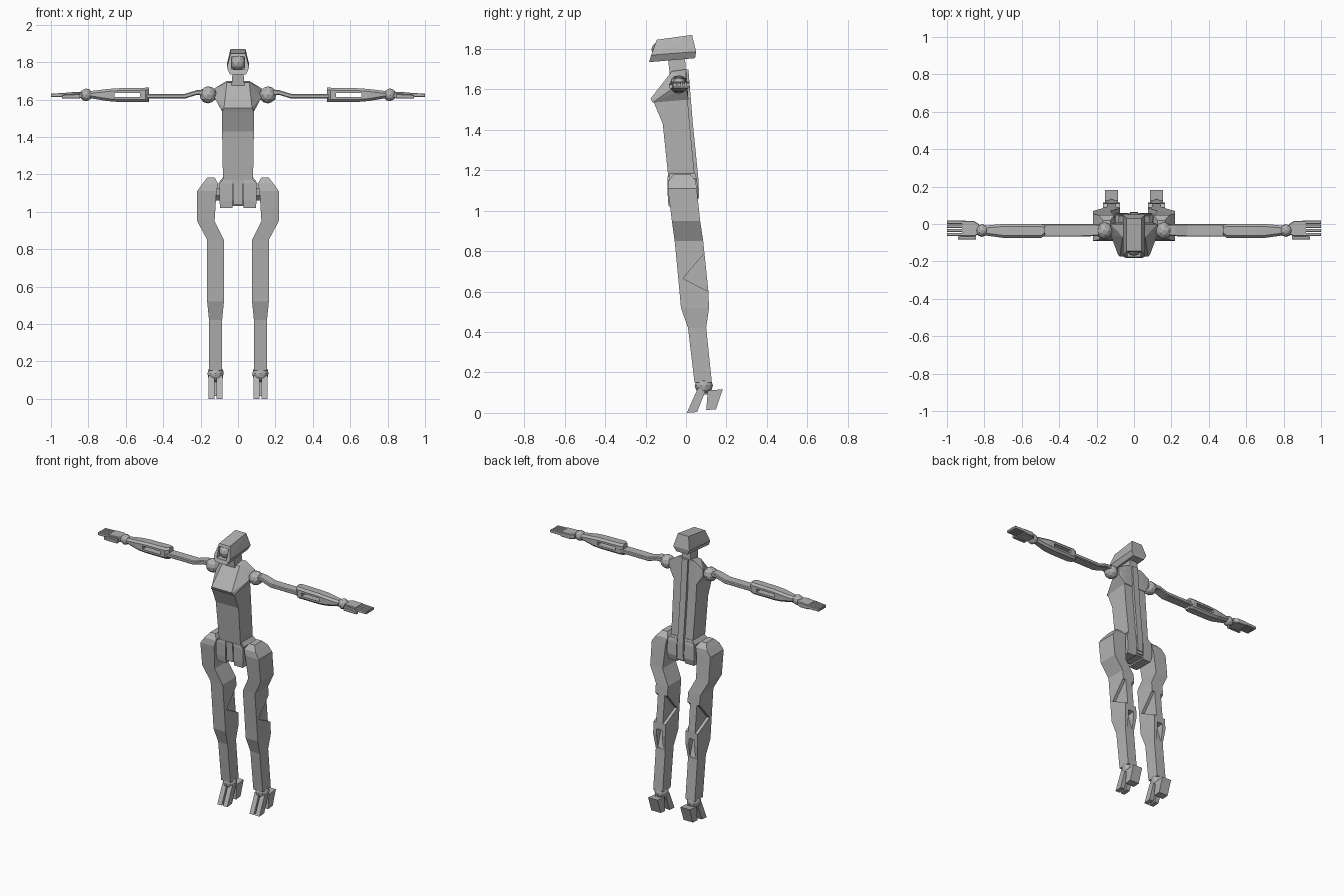
import bpy, bmesh, math
from mathutils import Vector

grey = bpy.data.materials.new("plain grey")
grey.diffuse_color = (0.45, 0.45, 0.45, 1)


def finish(name, bm):
    bmesh.ops.recalc_face_normals(bm, faces=bm.faces)
    me = bpy.data.meshes.new(name)
    bm.to_mesh(me)
    bm.free()
    me.materials.append(grey)
    ob = bpy.data.objects.new(name, me)
    bpy.context.collection.objects.link(ob)
    return ob


def loft(name, rings):
    """Skin a list of equal-length point rings and cap both ends."""
    bm = bmesh.new()
    vs = [[bm.verts.new(p) for p in r] for r in rings]
    n = len(vs[0])
    for a, b in zip(vs, vs[1:]):
        for i in range(n):
            j = (i + 1) % n
            bm.faces.new((a[i], a[j], b[j], b[i]))
    bm.faces.new(vs[0])
    bm.faces.new(vs[-1])
    return finish(name, bm)


def column(name, rows, s=1):
    """Upright rectangular tube; rows are z, x0, x1, y0, y1."""
    return loft(name, [[(s * x0, y0, z), (s * x1, y0, z), (s * x1, y1, z), (s * x0, y1, z)]
                       for z, x0, x1, y0, y1 in rows])


def bar(name, rows, s, c):
    """Sideways chamfered bar; rows are x, y0, y1, z0, z1."""
    return loft(name, [[(s * x, y, z) for y, z in (
        (y0 + c, z0), (y1 - c, z0), (y1, z0 + c), (y1, z1 - c),
        (y1 - c, z1), (y0 + c, z1), (y0, z1 - c), (y0, z0 + c))]
        for x, y0, y1, z0, z1 in rows])


def prism(name, yz, x0, x1, s=1):
    """Side profile extruded across x."""
    return loft(name, [[(s * x, y, z) for y, z in yz] for x in (x0, x1)])


def hull(name, half):
    bm = bmesh.new()
    for x, y, z in half:
        for s in (-1, 1):
            bm.verts.new((s * x, y, z))
    bmesh.ops.convex_hull(bm, input=bm.verts)
    bmesh.ops.dissolve_limit(bm, angle_limit=0.02, verts=bm.verts, edges=bm.edges)
    return finish(name, bm)


def ball(name, loc, r):
    bm = bmesh.new()
    bmesh.ops.create_icosphere(bm, subdivisions=2, radius=r)
    bmesh.ops.translate(bm, verts=bm.verts, vec=Vector(loc))
    return finish(name, bm)


def cut(ob, *cutters):
    for c in cutters:
        m = ob.modifiers.new("cut", 'BOOLEAN')
        m.operation, m.solver, m.object = 'DIFFERENCE', 'EXACT', c
    bpy.context.view_layer.update()
    ev = ob.evaluated_get(bpy.context.evaluated_depsgraph_get())
    me = bpy.data.meshes.new_from_object(ev)
    ob.modifiers.clear()
    ob.data = me
    for c in cutters:
        bpy.data.objects.remove(c)


# head with a recessed front and a round eye
head = hull("head", [(.04, -.145, 1.846), (.04, .03, 1.87), (.06, -.172, 1.77),
                     (.06, .05, 1.787), (.043, -.183, 1.735), (.043, .045, 1.755)])
cut(head, prism("eye_recess", [(-.22, 1.76), (-.12, 1.76), (-.10, 1.83), (-.22, 1.83)], -.036, .036))
ball("eye", (0, -.128, 1.797), .043)
column("neck", [(1.67, -.035, .035, -.08, 0), (1.76, -.028, .028, -.09, -.005)])

# torso
hull("chest", [(.06, -.07, 1.69), (.06, 0, 1.70), (.075, -.175, 1.555), (.085, -.165, 1.535),
               (.125, -.06, 1.61), (.125, .0, 1.66), (.125, .0, 1.61), (.085, .012, 1.55)])
column("abdomen", [(1.15, -.08, .08, -.086, .045), (1.43, -.085, .085, -.115, .018),
                   (1.55, -.085, .085, -.165, .008)])
prism("spine", [(-.02, 1.70), (.012, 1.70), (.02, 1.60), (.034, 1.43), (.062, 1.15),
                (.065, 1.06), (.0, 1.06)], -.022, .022)

# pelvis with three front panels
column("pelvis", [(1.03, -.085, .085, -.065, .05), (1.06, -.1, .1, -.08, .055),
                  (1.16, -.1, .1, -.082, .05), (1.185, -.08, .08, -.08, .045)])
column("pelvis_centre_panel", [(1.04, -.024, .024, -.088, .06), (1.17, -.024, .024, -.092, .055)])

for s, side in ((1, "left"), (-1, "right")):
    column(side + "_pelvis_panel", [(1.02, .03, .095, -.085, .05), (1.06, .03, .1, -.09, .06),
                                    (1.15, .03, .1, -.092, .055), (1.17, .03, .085, -.09, .05)], s)
    # arm
    ball(side + "_shoulder_joint", (s * .16, -.035, 1.625), .046)
    bar(side + "_upper_arm", [(.17, -.06, -.005, 1.62, 1.655), (.22, -.065, 0, 1.625, 1.65),
                              (.285, -.068, 0, 1.605, 1.63), (.5, -.068, 0, 1.605, 1.63)], s, .005)
    forearm = bar(side + "_forearm", [(.475, -.058, -.008, 1.588, 1.663), (.495, -.074, 0, 1.588, 1.663),
                                      (.65, -.074, 0, 1.588, 1.660), (.70, -.074, 0, 1.592, 1.656),
                                      (.79, -.062, -.008, 1.607, 1.645)], s, .013)
    cut(forearm, bar("slot", [(.525, -.2, .2, 1.613, 1.635), (.66, -.2, .2, 1.613, 1.635)], s, .003))
    ball(side + "_wrist_joint", (s * .812, -.035, 1.625), .034)
    # hand
    bar(side + "_palm", [(.83, -.055, 0, 1.608, 1.64), (.855, -.066, .016, 1.606, 1.64),
                         (.92, -.066, .018, 1.608, 1.638)], s, .004)
    bar(side + "_thumb", [(.845, -.084, -.06, 1.605, 1.63), (.94, -.084, -.066, 1.605, 1.625)], s, .003)
    for i in range(4):
        y = -.064 + i * .0215
        bar(side + "_finger", [(.90, y, y + .017, 1.614, 1.636), (1.0, y, y + .017, 1.614, 1.632)], s, .002)

    # hip joint
    bar(side + "_hip_joint", [(.07, -.055, .035, 1.06, 1.15), (.14, -.055, .035, 1.06, 1.15)], s, .026)
    # leg
    leg = column(side + "_leg", [
        (.15, .085, .155, .042, .128), (.42, .085, .155, .01, .1), (.52, .075, .165, -.025, .114),
        (.61, .075, .165, -.033, .11), (.85, .075, .165, -.056, .085), (.95, .125, .218, -.07, .07),
        (1.11, .115, .218, -.09, .053), (1.15, .105, .19, -.085, .048), (1.182, .125, .165, -.06, .02)], s)
    wedge = [(.087, .785), (-.015, .665), (.112, .60), (.2, .6), (.2, .785)]
    cut(leg, prism("outer_notch", wedge, .145, .3, s), prism("inner_notch", wedge, 0, .095, s),
        prism("calf_pocket", [(.2, .57), (.06, .55), (.1, .43), (.2, .43)], .1, .14, s))
    # foot
    ball(side + "_ankle_joint", (s * .12, .088, .135), .045)
    toe = [(.06, .125), (.095, .105), (.055, .004), (.004, 0)]
    prism(side + "_inner_toe", toe, .083, .115, s)
    prism(side + "_outer_toe", toe, .125, .157, s)
    prism(side + "_heel", [(.108, .11), (.182, .117), (.148, .018), (.1, .014)], .085, .155, s)
    prism(side + "_foot_bridge", [(.055, .12), (.075, .09), (.115, .09), (.13, .115)], .1, .14, s)
